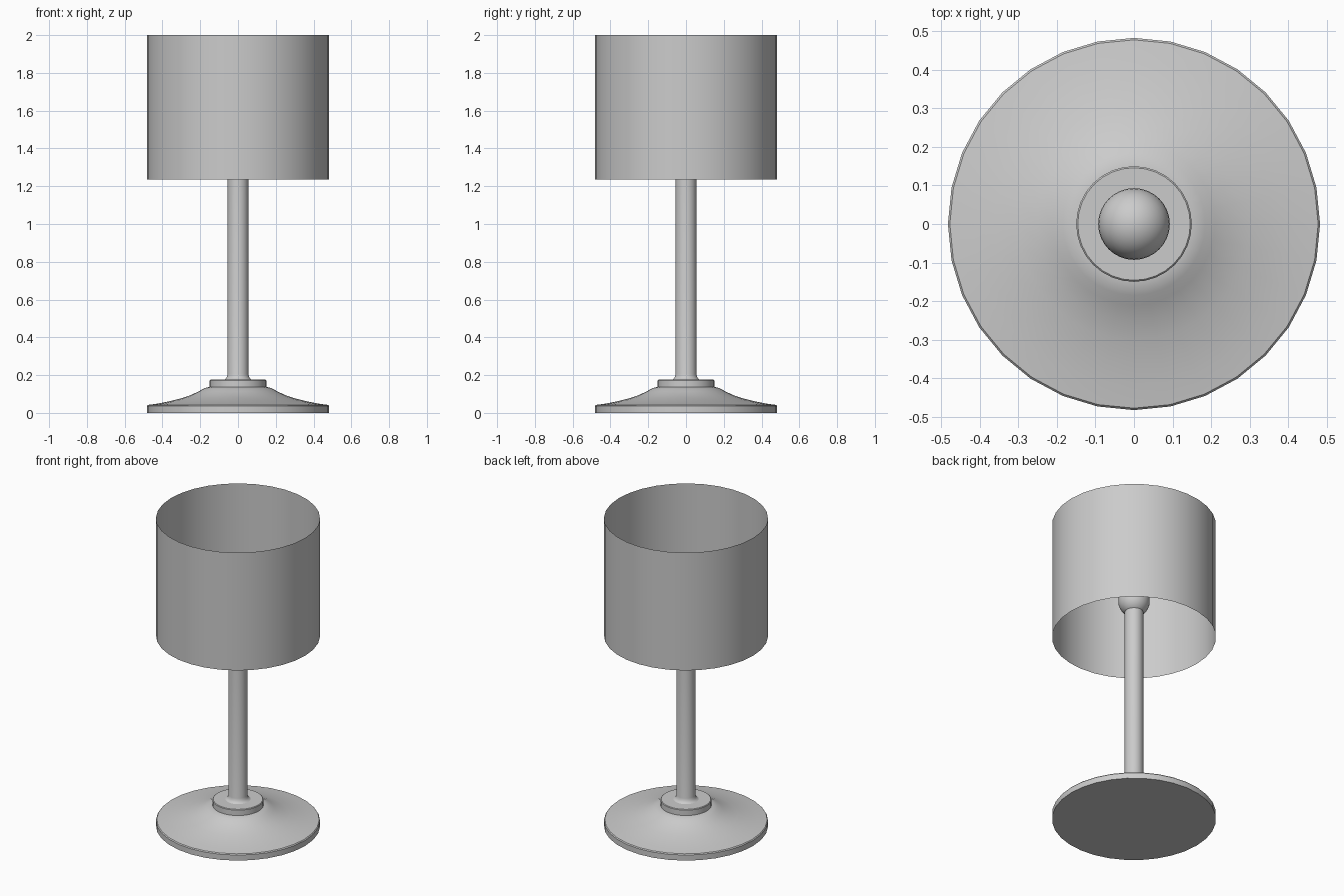
import bpy, math

if "Cube" in bpy.data.objects:
    bpy.data.objects.remove(bpy.data.objects["Cube"])

SIDES = 32


def lathe(name, profile, sides=SIDES, angle=35):
    """Revolve (radius, z) points around z; radius 0 becomes a pole."""
    verts, faces, rings = [], [], []
    for r, z in profile:
        start, n = len(verts), (sides if r > 0 else 1)
        for i in range(n):
            a = 2 * math.pi * i / sides
            verts.append((r * math.cos(a), r * math.sin(a), z))
        rings.append([start + i % n for i in range(sides)])
    for lo, hi in zip(rings, rings[1:]):
        for i in range(sides):
            j = (i + 1) % sides
            quad = [lo[i], lo[j], hi[j], hi[i]]
            faces.append(list(dict.fromkeys(quad)))
    mesh = bpy.data.meshes.new(name)
    mesh.from_pydata(verts, [], faces)
    obj = bpy.data.objects.new(name, mesh)
    bpy.context.collection.objects.link(obj)
    bpy.ops.object.select_all(action='DESELECT')
    obj.select_set(True)
    bpy.context.view_layer.objects.active = obj
    bpy.ops.object.shade_smooth_by_angle(angle=math.radians(angle))
    return obj


# Foot: flat disc with a concave rise up to a round shoulder
lathe("base", [(0, 0), (0.483, 0), (0.483, 0.036), (0.478, 0.042), (0.42, 0.05),
               (0.36, 0.062), (0.30, 0.077), (0.25, 0.094), (0.21, 0.113),
               (0.185, 0.127), (0.165, 0.135), (0.145, 0.138), (0, 0.138)])

# Collar on top of the foot
lathe("collar", [(0, 0.13), (0.15, 0.13), (0.15, 0.172), (0.146, 0.176), (0, 0.176)])

# Stem with a small fillet at the collar
lathe("stem", [(0.078, 0.174), (0.066, 0.18), (0.059, 0.19), (0.055, 0.205),
               (0.055, 1.42)])

# Round bulb at the top of the stem
R, CZ, N = 0.093, 1.48, 16
bulb = [(R * math.sin(math.pi * k / N), CZ - R * math.cos(math.pi * k / N))
        for k in range(1, N)]
lathe("bulb", [(0, CZ - R)] + bulb + [(0, CZ + R)])

# Open drum shade, a single thin wall
lathe("lampshade", [(0.483, 1.235), (0.483, 2.0)])
